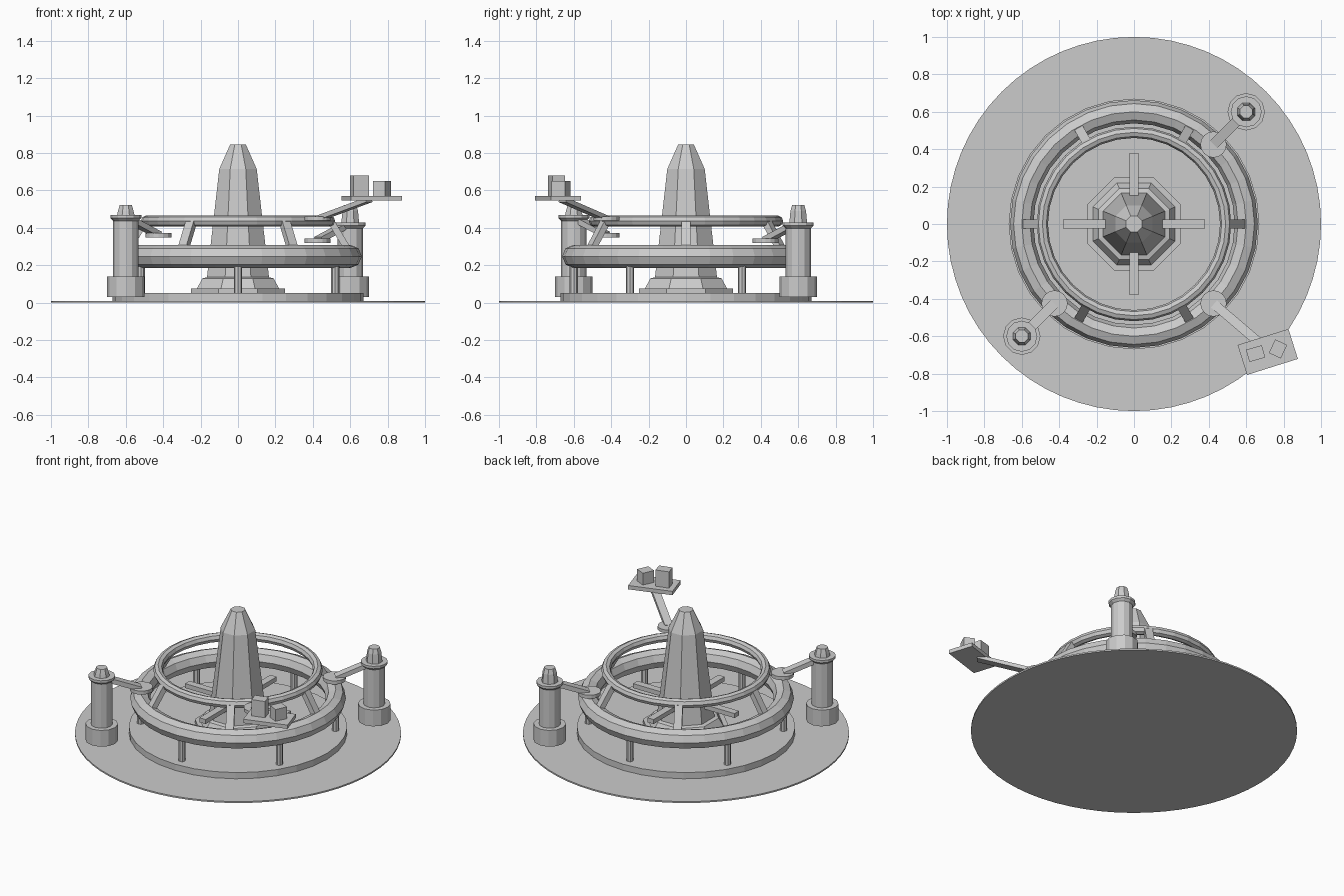
import bpy, bmesh
from math import sin, cos, pi, radians
from mathutils import Vector, Matrix

if "Cube" in bpy.data.objects:
    bpy.data.objects.remove(bpy.data.objects["Cube"])


def make(name, bm):
    bmesh.ops.recalc_face_normals(bm, faces=bm.faces[:])
    me = bpy.data.meshes.new(name)
    bm.to_mesh(me)
    bm.free()
    ob = bpy.data.objects.new(name, me)
    bpy.context.collection.objects.link(ob)
    return ob


def lathe(name, profile, sides, at=(0, 0), turn=0.0):
    """Closed solid of revolution from (radius, z) points."""
    bm = bmesh.new()
    rings = []
    for r, z in profile:
        rings.append([bm.verts.new((at[0] + r * cos(turn + 2 * pi * i / sides),
                                    at[1] + r * sin(turn + 2 * pi * i / sides), z))
                      for i in range(sides)])
    for a, b in zip(rings, rings[1:]):
        for i in range(sides):
            j = (i + 1) % sides
            bm.faces.new((a[i], a[j], b[j], b[i]))
    bm.faces.new(rings[0])
    bm.faces.new(rings[-1])
    return make(name, bm)


def ring(name, radius, tube, z, sides, tube_sides):
    """Faceted hoop."""
    bm = bmesh.new()
    v = []
    for i in range(sides):
        a = 2 * pi * i / sides
        v.append([])
        for k in range(tube_sides):
            t = 2 * pi * k / tube_sides
            r = radius + tube * cos(t)
            v[i].append(bm.verts.new((r * cos(a), r * sin(a), z + tube * sin(t))))
    for i in range(sides):
        for k in range(tube_sides):
            i2, k2 = (i + 1) % sides, (k + 1) % tube_sides
            bm.faces.new((v[i][k], v[i2][k], v[i2][k2], v[i][k2]))
    return make(name, bm)


def box(name, at, size, turn=0.0):
    bm = bmesh.new()
    m = (Matrix.Translation(at) @ Matrix.Rotation(turn, 4, 'Z')
         @ Matrix.Diagonal((*size, 1)))
    bmesh.ops.create_cube(bm, size=1, matrix=m)
    return make(name, bm)


def beam(name, a, b, width, thick):
    """Box running from a to b, its width kept level."""
    a, b = Vector(a), Vector(b)
    x = (b - a).normalized()
    y = Vector((0, 0, 1)).cross(x).normalized()
    z = x.cross(y)
    rot = Matrix((x, y, z)).transposed().to_4x4()
    bm = bmesh.new()
    m = (Matrix.Translation((a + b) / 2) @ rot
         @ Matrix.Diagonal(((b - a).length, width, thick, 1)))
    bmesh.ops.create_cube(bm, size=1, matrix=m)
    return make(name, bm)


def polar(r, deg, z):
    return (r * cos(radians(deg)), r * sin(radians(deg)), z)


# ground disc and raised base
lathe("ground_disc", [(1, 0), (1, 0.01)], 64)
lathe("base_plate", [(0.67, 0.01), (0.67, 0.052)], 32)

# eight-sided central spire on a flared foot
k = cos(pi / 8)
lathe("spire_foot", [(r / k, z) for r, z in
      [(0.25, 0.05), (0.25, 0.075), (0.22, 0.075), (0.19, 0.13), (0.15, 0.14)]],
      8, turn=pi / 8)
lathe("central_spire", [(r / k, z) for r, z in
      [(0.17, 0.1), (0.1, 0.715), (0.042, 0.845)]], 8, turn=pi / 8)
for i in range(4):
    beam("spire_bar", polar(0.1, 90 * i, 0.235), polar(0.38, 90 * i, 0.235), 0.048, 0.03)

# two hoops with posts below and sloping struts between
ring("lower_hoop", 0.6, 0.062, 0.247, 32, 8)
ring("upper_hoop", 0.49, 0.03, 0.436, 32, 8)
for i in range(6):
    x, y, _ = polar(0.6, 30 + 60 * i, 0)
    lathe("hoop_post", [(0.022, 0.04), (0.022, 0.22)], 8, (x, y))
    beam("hoop_strut", polar(0.59, 60 * i, 0.28), polar(0.5, 60 * i, 0.43), 0.05, 0.035)

# two corner towers, each with an arm and landing pad
for s, collar, pad in ((-1, 0.46, 0.36), (1, 0.42, 0.332)):
    at = (0.6 * s, 0.6 * s)
    lathe("tower_base", [(0.1, 0.03), (0.1, 0.14)], 12, at)
    lathe("tower_shaft", [(0.067, 0.1), (0.067, collar)], 12, at)
    lathe("tower_collar", [(0.065, collar - 0.025), (0.083, collar - 0.008),
                           (0.083, collar + 0.008)], 12, at)
    lathe("tower_cap", [(0.052, collar), (0.045, 0.49), (0.035, 0.522)], 8, at, pi / 8)
    lathe("tower_pad", [(0.07, pad - 0.012), (0.07, pad + 0.012)], 16,
          (0.425 * s, 0.425 * s))
    beam("tower_arm", (0.43 * s, 0.43 * s, pad + 0.005),
         (0.58 * s, 0.58 * s, pad + 0.085), 0.055, 0.03)

# outrigger platform carrying two crates
lathe("platform_pad", [(0.07, 0.438), (0.07, 0.46)], 16, (0.425, -0.425))
beam("platform_arm", (0.43, -0.43, 0.45), (0.7, -0.66, 0.55), 0.05, 0.025)
box("platform", (0.715, -0.684, 0.558), (0.285, 0.168, 0.026), radians(17.5))
box("tall_crate", (0.65, -0.693, 0.626), (0.088, 0.068, 0.11), radians(16))
box("short_crate", (0.77, -0.668, 0.611), (0.07, 0.08, 0.08), radians(-25))
